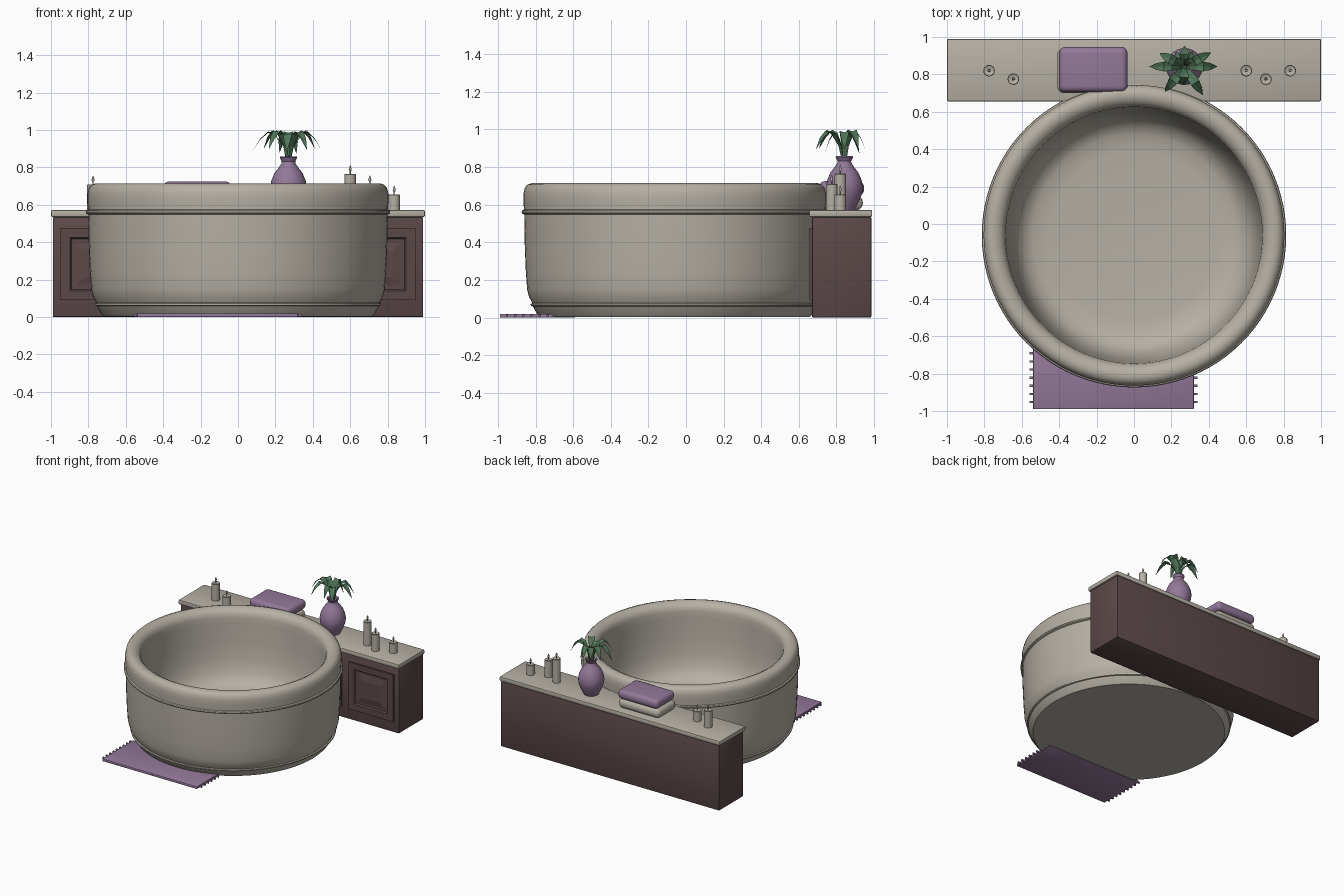
import bpy, bmesh, math
from mathutils import Vector

if "Cube" in bpy.data.objects:
    bpy.data.objects.remove(bpy.data.objects["Cube"])


def material(name, rgb):
    m = bpy.data.materials.new(name)
    m.diffuse_color = (*rgb, 1)
    m.use_nodes = True
    m.node_tree.nodes["Principled BSDF"].inputs["Base Color"].default_value = m.diffuse_color
    return m


CREAM = material("warm_grey_cream", (0.47, 0.435, 0.375))
PURPLE = material("dusty_purple", (0.29, 0.19, 0.32))
BROWN = material("dark_brown_wood", (0.105, 0.066, 0.066))
GREEN = material("leaf_green", (0.08, 0.18, 0.10))


def finish(name, bm, mat, smooth=True, angle=35):
    bmesh.ops.recalc_face_normals(bm, faces=bm.faces)
    me = bpy.data.meshes.new(name)
    bm.to_mesh(me)
    bm.free()
    me.materials.append(mat)
    ob = bpy.data.objects.new(name, me)
    bpy.context.collection.objects.link(ob)
    if smooth:
        me.polygons.foreach_set("use_smooth", [True] * len(me.polygons))
        me.set_sharp_from_angle(angle=math.radians(angle))
    return ob


def lathe(name, profile, x, y, mat, n=32, angle=35):
    """Spin (radius, z) points around a vertical axis."""
    bm = bmesh.new()
    rings = []
    for r, z in profile:
        if r == 0:
            rings.append([bm.verts.new((x, y, z))] * n)
        else:
            rings.append([bm.verts.new((x + r * math.cos(2 * math.pi * i / n),
                                        y + r * math.sin(2 * math.pi * i / n), z))
                          for i in range(n)])
    for a, b in zip(rings, rings[1:]):
        for i in range(n):
            j = (i + 1) % n
            vs = list(dict.fromkeys((a[i], a[j], b[j], b[i])))
            if len(vs) > 2:
                bm.faces.new(vs)
    return finish(name, bm, mat, angle=angle)


def add_box(bm, lo, hi, bevel=0, seg=2):
    vs = bmesh.ops.create_cube(bm, size=1)["verts"]
    for v in vs:
        v.co = Vector([(l + h) / 2 + c * (h - l) for l, h, c in zip(lo, hi, v.co)])
    if bevel:
        edges = list({e for v in vs for e in v.link_edges})
        bmesh.ops.bevel(bm, geom=edges, offset=bevel, segments=seg,
                        profile=0.5, affect='EDGES')


def box(name, lo, hi, mat, bevel=0, seg=2):
    bm = bmesh.new()
    add_box(bm, lo, hi, bevel, seg)
    return finish(name, bm, mat)


# Round tub: foot, trim rings, rolled rim and basin in one profile
lathe("tub", [(0, .004), (.72, .004), (.73, .015), (.755, .06), (.765, .063), (.766, .073),
              (.757, .077), (.775, .11), (.785, .15), (.792, .25), (.798, .40), (.80, .548),
              (.811, .553), (.814, .561), (.811, .569), (.802, .574), (.804, .62), (.804, .66),
              (.797, .69), (.782, .707), (.76, .715), (.735, .713), (.71, .70), (.693, .68),
              (.686, .65), (.683, .60), (.675, .45), (.66, .32), (.635, .22), (.595, .16),
              (.54, .13), (.45, .12), (0, .12)], 0, -.06, CREAM, 96)

# Cabinet and counter
box("cabinet", (-.99, .67, 0), (.99, .985, .535), BROWN, .006)
box("counter_top", (-1, .655, .535), (1, .99, .572), CREAM, .008)

# Raised-panel doors
for k, cx in enumerate((-.745, -.27, .27, .745)):
    bm = bmesh.new()
    add_box(bm, (cx - .203, .657, .09), (cx + .203, .675, .475))
    f = min(bm.faces, key=lambda q: q.calc_center_median().y)
    for thick, push in ((.05, 0), (.008, .011), (.02, 0), (.045, -.009)):
        bmesh.ops.inset_region(bm, faces=[f], thickness=thick, use_even_offset=True)
        for v in f.verts:
            v.co.y += push
    finish(f"cabinet_door_{k + 1}", bm, BROWN, smooth=False)

# Folded towels
box("lower_towel", (-.41, .70, .571), (-.035, .94, .65), CREAM, .036, 5)
box("upper_towel", (-.40, .705, .648), (-.035, .947, .725), PURPLE, .033, 5)

# Vase
VX, VY = .27, .842
lathe("vase", [(0, .572), (.055, .572), (.062, .585), (.08, .62), (.094, .66), (.098, .695),
               (.092, .73), (.075, .77), (.052, .80), (.038, .82), (.036, .832), (.046, .852),
               (.044, .858), (.032, .85), (.03, .82), (0, .81)], VX, VY, PURPLE, 32)

# Arching folded leaves: (angle in degrees, reach, peak height)
bm = bmesh.new()
for deg, reach, peak in ((0, .175, .985), (28, .16, .99), (90, .11, .985), (152, .15, .99),
                         (180, .187, .985), (232, .17, .99), (303, .18, .985),
                         (62, .09, .965), (122, .09, .97), (265, .10, .975)):
    a = math.radians(deg)
    d, s = Vector((math.cos(a), math.sin(a), 0)), Vector((-math.sin(a), math.cos(a), 0))
    rows = []
    for t, z, w in ((.04, .82, .006), (.16, .91, .014), (.38, peak - .015, .024),
                    (.58, peak, .026), (.8, peak - .035, .018), (1, peak - .09, .001)):
        c = Vector((VX, VY, z)) + d * reach * t
        rows.append([bm.verts.new(c + s * w + Vector((0, 0, .3 * w))), bm.verts.new(c),
                     bm.verts.new(c - s * w + Vector((0, 0, .3 * w)))])
    for p, q in zip(rows, rows[1:]):
        for i in (0, 1):
            bm.faces.new((p[i], p[i + 1], q[i + 1], q[i]))
finish("plant_leaves", bm, GREEN, smooth=False)

# Candles with flames
for k, (x, y, top) in enumerate(((-.775, .82, .71), (-.645, .775, .655), (.60, .82, .765),
                                 (.705, .775, .71), (.835, .82, .655))):
    lathe(f"candle_{k + 1}", [(0, .571), (.031, .571), (.031, top - .003), (.028, top),
                              (.022, top - .004), (0, top - .006)], x, y, CREAM, 20)
    lathe(f"candle_flame_{k + 1}", [(0, top - .006), (.003, top), (.003, top + .012),
                                    (.008, top + .022), (.006, top + .034),
                                    (0, top + .048)], x, y, CREAM, 10, 60)

# Bath mat with fringe on both ends
box("bath_mat", (-.54, -.99, 0), (.32, -.59, .02), PURPLE, .005)
bm = bmesh.new()
for i in range(9):
    y = -.952 + i * .0435
    for x in (-.56, .31):
        add_box(bm, (x, y - .006, .004), (x + .03, y + .006, .016))
finish("mat_fringe", bm, PURPLE, smooth=False)
